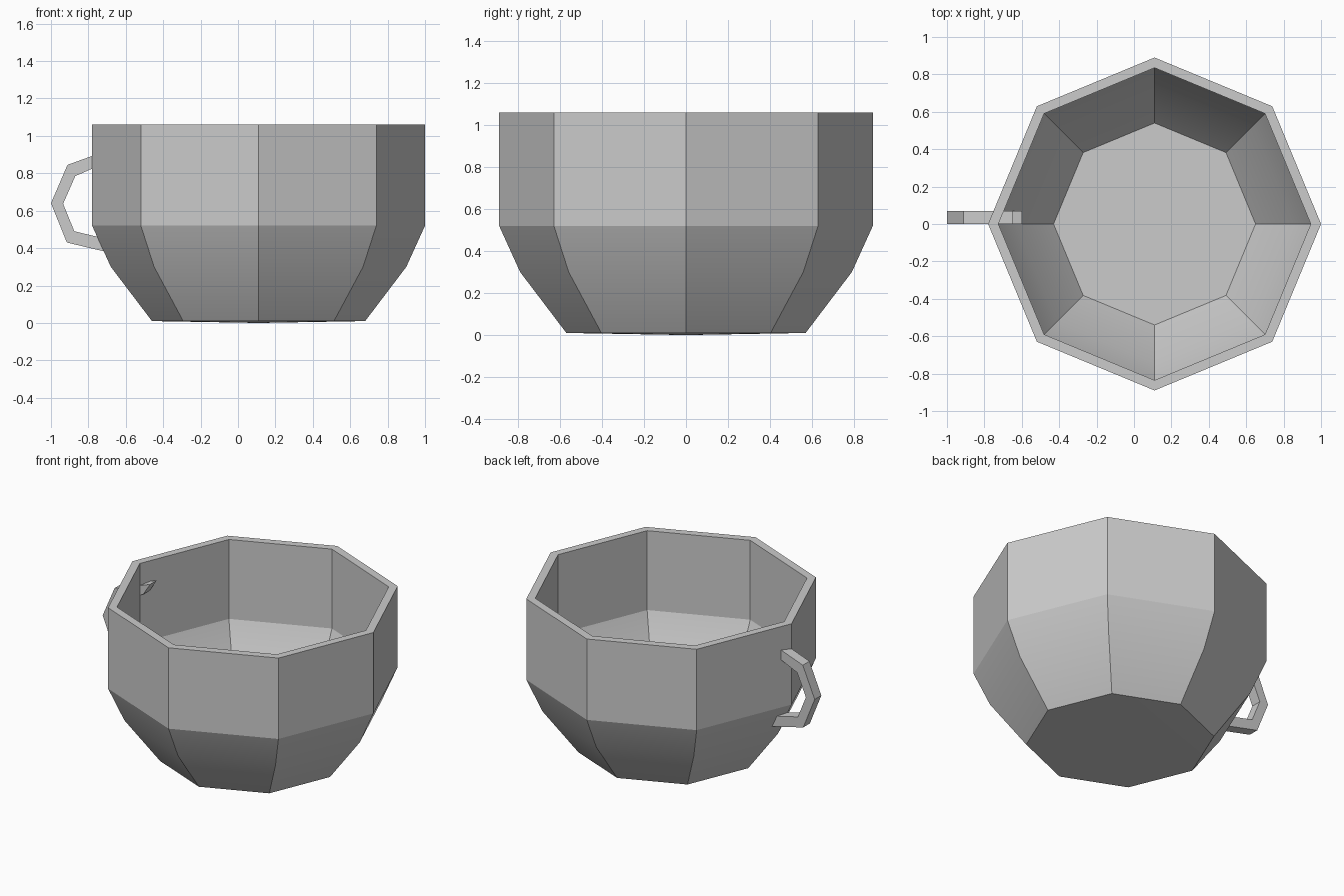
import bpy, bmesh, math

if "Cube" in bpy.data.objects:
    bpy.data.objects.remove(bpy.data.objects["Cube"])

SIDES = 8
CUP_X = 0.11


def finish(name, bm, smooth_angle=None):
    bmesh.ops.recalc_face_normals(bm, faces=bm.faces[:])
    mesh = bpy.data.meshes.new(name)
    bm.to_mesh(mesh)
    bm.free()
    obj = bpy.data.objects.new(name, mesh)
    bpy.context.collection.objects.link(obj)
    if smooth_angle:
        bpy.ops.object.select_all(action='DESELECT')
        obj.select_set(True)
        bpy.context.view_layer.objects.active = obj
        bpy.ops.object.shade_smooth_by_angle(angle=math.radians(smooth_angle))
    return obj


# Cup bowl: eight-sided lathe, up the outside, over the rim, down the inside
profile = [(0.57, 0.01), (0.79, 0.30), (0.89, 0.52), (0.89, 1.06),
           (0.835, 1.06), (0.835, 0.53), (0.743, 0.326), (0.54, 0.06)]
bm = bmesh.new()
rings = []
for r, z in profile:
    rings.append([bm.verts.new((r * math.cos(math.tau * i / SIDES),
                                r * math.sin(math.tau * i / SIDES), z))
                  for i in range(SIDES)])
for low, high in zip(rings, rings[1:]):
    for i in range(SIDES):
        j = (i + 1) % SIDES
        bm.faces.new((low[i], low[j], high[j], high[i]))

# Floor inside, and slightly bulged underside
bm.faces.new(rings[-1])
centre = bm.verts.new((0, 0, 0))
for i in range(SIDES):
    bm.faces.new((centre, rings[0][(i + 1) % SIDES], rings[0][i]))
cup = finish("cup_bowl", bm, 20)
cup.location.x = CUP_X

# Handle: angular band whose ends run through the cup wall
outer = [(-0.65, 0.94), (-0.912, 0.845), (-1.0, 0.64), (-0.915, 0.43), (-0.60, 0.355)]
inner = [(-0.70, 0.86), (-0.87, 0.785), (-0.935, 0.637), (-0.875, 0.49), (-0.60, 0.425)]
bm = bmesh.new()
sections = []
for (ox, oz), (ix, iz) in zip(outer, inner):
    sections.append([bm.verts.new(p) for p in
                     ((ox, 0, oz), (ox, 0.07, oz), (ix, 0.07, iz), (ix, 0, iz))])
for a, b in zip(sections, sections[1:]):
    for i in range(4):
        j = (i + 1) % 4
        bm.faces.new((a[i], a[j], b[j], b[i]))
bm.faces.new(sections[0])
bm.faces.new(sections[-1])
finish("handle", bm)
